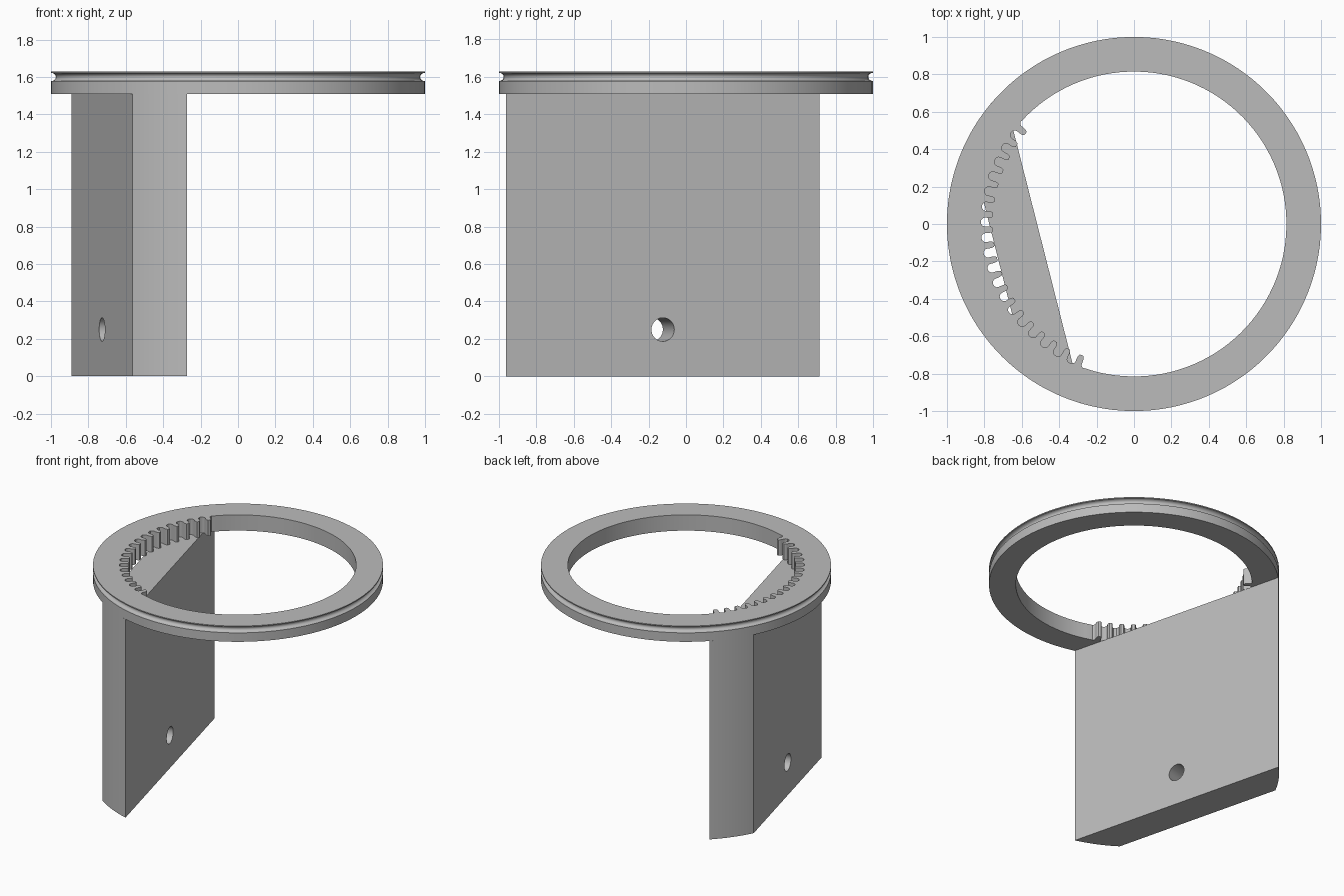
import bpy, bmesh
from math import sin, cos, acos, pi, radians, degrees
from mathutils import Vector

cube = bpy.data.objects.get("Cube")
if cube:
    bpy.data.objects.remove(cube, do_unlink=True)

AXIS = 194.25                  # heading of the plate, degrees
PLATE_TOP, RING_TOP = 1.51, 1.63
INNER, ROOT, TIP = 0.815, 0.819, 0.755

grey = bpy.data.materials.new("plain grey")
grey.use_nodes = True
grey.diffuse_color = (0.5, 0.5, 0.5, 1)
grey.node_tree.nodes["Principled BSDF"].inputs["Base Color"].default_value = grey.diffuse_color


def polar(angle, radius, z=0.0):
    a = radians(angle)
    return Vector((radius * cos(a), radius * sin(a), z))


def make_object(name, bm):
    bmesh.ops.recalc_face_normals(bm, faces=bm.faces)
    mesh = bpy.data.meshes.new(name)
    bm.to_mesh(mesh)
    bm.free()
    obj = bpy.data.objects.new(name, mesh)
    bpy.context.collection.objects.link(obj)
    mesh.materials.append(grey)
    return obj


def activate(obj):
    bpy.ops.object.select_all(action='DESELECT')
    obj.select_set(True)
    bpy.context.view_layer.objects.active = obj


def smooth(obj):
    activate(obj)
    bpy.ops.object.shade_smooth_by_angle(angle=radians(30))


# Inner outline of the ring: a run of gear teeth, then a plain arc
half_tooth = [(3.0, ROOT), (2.2, 0.817), (1.5, 0.808), (1.2, 0.795),
              (1.3, 0.775), (1.1, 0.762), (0.7, TIP)]
half_tooth = [(max(a, 1.21) if r == 0.795 else a, r) for a, r in half_tooth]
tooth = [(-a, r) for a, r in half_tooth] + [(a, r) for a, r in reversed(half_tooth[1:])]
inner = []
for k in range(-9, 10):
    inner += [(AXIS + 6 * k + a, r) for a, r in tooth]
inner[0] = (inner[0][0], INNER)
inner += [(AXIS + 57 + 3 * i, INNER) for i in range(82)]

# Outer profile of the ring: flat band, rounded groove, thin top lip
groove = [(1.0 - 0.026 * sin(pi * i / 10), 1.600 - 0.022 * cos(pi * i / 10)) for i in range(11)]
outer = [(1.0, PLATE_TOP)] + groove + [(1.0, RING_TOP)]

bm = bmesh.new()
columns = []
for i, (angle, radius) in enumerate(inner):
    column = [polar(angle, radius, PLATE_TOP)]
    column += [polar(angle, r, z) for r, z in outer]
    column.append(polar(angle, radius, RING_TOP))
    columns.append([bm.verts.new(p) for p in column])
for i, a in enumerate(columns):
    b = columns[(i + 1) % len(columns)]
    for j in range(len(a)):
        n = (j + 1) % len(a)
        bm.faces.new((a[j], b[j], b[n], a[n]))
ring = make_object("toothed_ring", bm)
smooth(ring)

# Mounting plate: slice of a cylinder between two parallel planes
wide, narrow = degrees(acos(0.502)), degrees(acos(0.75))
steps = 10
side = [narrow + (wide - narrow) * i / steps for i in range(steps + 1)]
offsets = side + [-a for a in reversed(side)]
bm = bmesh.new()
base = bm.faces.new([bm.verts.new(polar(AXIS + a, 1.0)) for a in offsets])
new = bmesh.ops.extrude_face_region(bm, geom=[base])["geom"]
bmesh.ops.translate(bm, vec=(0, 0, PLATE_TOP),
                    verts=[v for v in new if isinstance(v, bmesh.types.BMVert)])
plate = make_object("mounting_plate", bm)

# Round hole through the plate
bm = bmesh.new()
bmesh.ops.create_cone(bm, cap_ends=True, segments=40, radius1=0.063, radius2=0.063, depth=0.6)
cutter = make_object("hole_cutter", bm)
cutter.rotation_mode = 'QUATERNION'
cutter.rotation_quaternion = polar(AXIS, 1).to_track_quat('Z', 'Y')
cutter.location = polar(AXIS, 0.626, 0.25)
cutter.hide_render = True
cut = plate.modifiers.new("hole", 'BOOLEAN')
cut.object = cutter
cut.operation = 'DIFFERENCE'
cut.solver = 'EXACT'
activate(plate)
bpy.ops.object.modifier_apply(modifier="hole")
bpy.data.objects.remove(cutter, do_unlink=True)
smooth(plate)
